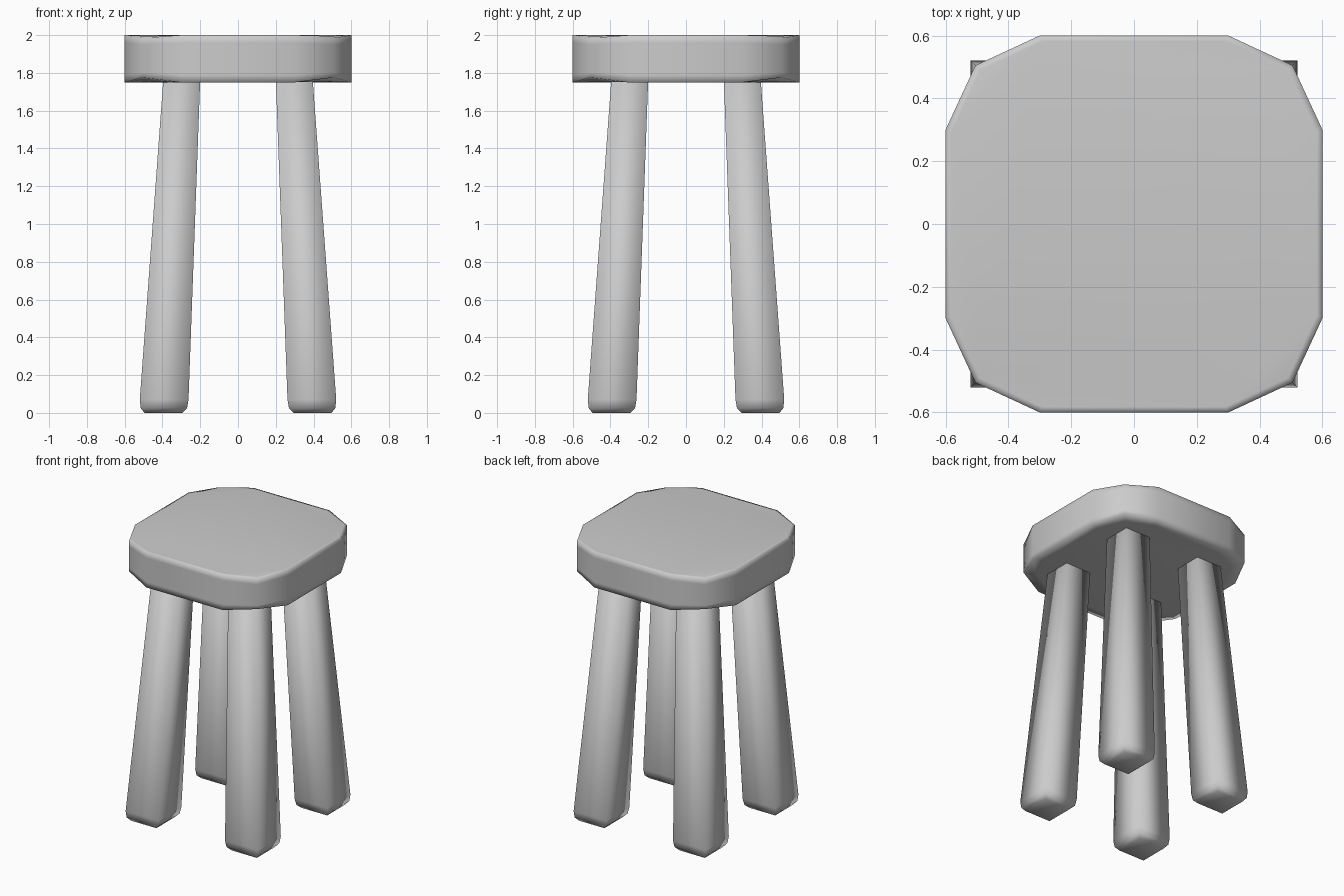
import bpy, bmesh

cube = bpy.data.objects.get("Cube")
if cube:
    bpy.data.objects.remove(cube, do_unlink=True)

grey = bpy.data.materials.new("plain grey")
grey.use_nodes = True
grey.diffuse_color = (0.6, 0.6, 0.6, 1)
grey.node_tree.nodes["Principled BSDF"].inputs["Base Color"].default_value = (0.6, 0.6, 0.6, 1)


def loft(name, rings):
    """Skin a stack of equal-sized point rings, cap both ends, shade smooth."""
    bm = bmesh.new()
    loops = [[bm.verts.new(p) for p in ring] for ring in rings]
    for low, high in zip(loops, loops[1:]):
        for i in range(len(low)):
            j = (i + 1) % len(low)
            bm.faces.new((low[i], low[j], high[j], high[i]))
    bm.faces.new(loops[0][::-1])
    bm.faces.new(loops[-1])
    bmesh.ops.recalc_face_normals(bm, faces=bm.faces)
    for face in bm.faces:
        face.smooth = True
    mesh = bpy.data.meshes.new(name)
    bm.to_mesh(mesh)
    bm.free()
    mesh.materials.append(grey)
    obj = bpy.data.objects.new(name, mesh)
    bpy.context.collection.objects.link(obj)
    return obj


# Seat: twelve-sided slab whose four corners are slightly thinner
quarter = [(0.6, 0.3), (0.505, 0.505), (0.3, 0.6)]
outline = []
for _ in range(4):
    outline += quarter
    quarter = [(-y, x) for x, y in quarter]


def seat_ring(scale, z, corner_z):
    return [(x * scale, y * scale, corner_z if i % 3 == 1 else z)
            for i, (x, y) in enumerate(outline)]


loft("seat", [seat_ring(0.88, 1.75, 1.755), seat_ring(1, 1.75, 1.775),
              seat_ring(1, 1.79, 1.8), seat_ring(1, 1.96, 1.95),
              seat_ring(1, 2.0, 1.985), seat_ring(0.97, 2.0, 1.995)])


# Legs: square, splayed and tapered, with a chamfered foot
def leg_ring(sx, sy, inner, outer, z):
    return [(sx * x, sy * y, z) for x, y in
            ((inner, inner), (outer, inner), (outer, outer), (inner, outer))]


for front_back, sy in (("front", -1), ("back", 1)):
    for side, sx in (("left", 1), ("right", -1)):
        loft(f"{front_back}_{side}_leg",
             [leg_ring(sx, sy, inner, outer, z) for inner, outer, z in
              ((0.295, 0.495, 0), (0.27, 0.515, 0.025),
               (0.262, 0.52, 0.07), (0.2, 0.395, 1.77))])
